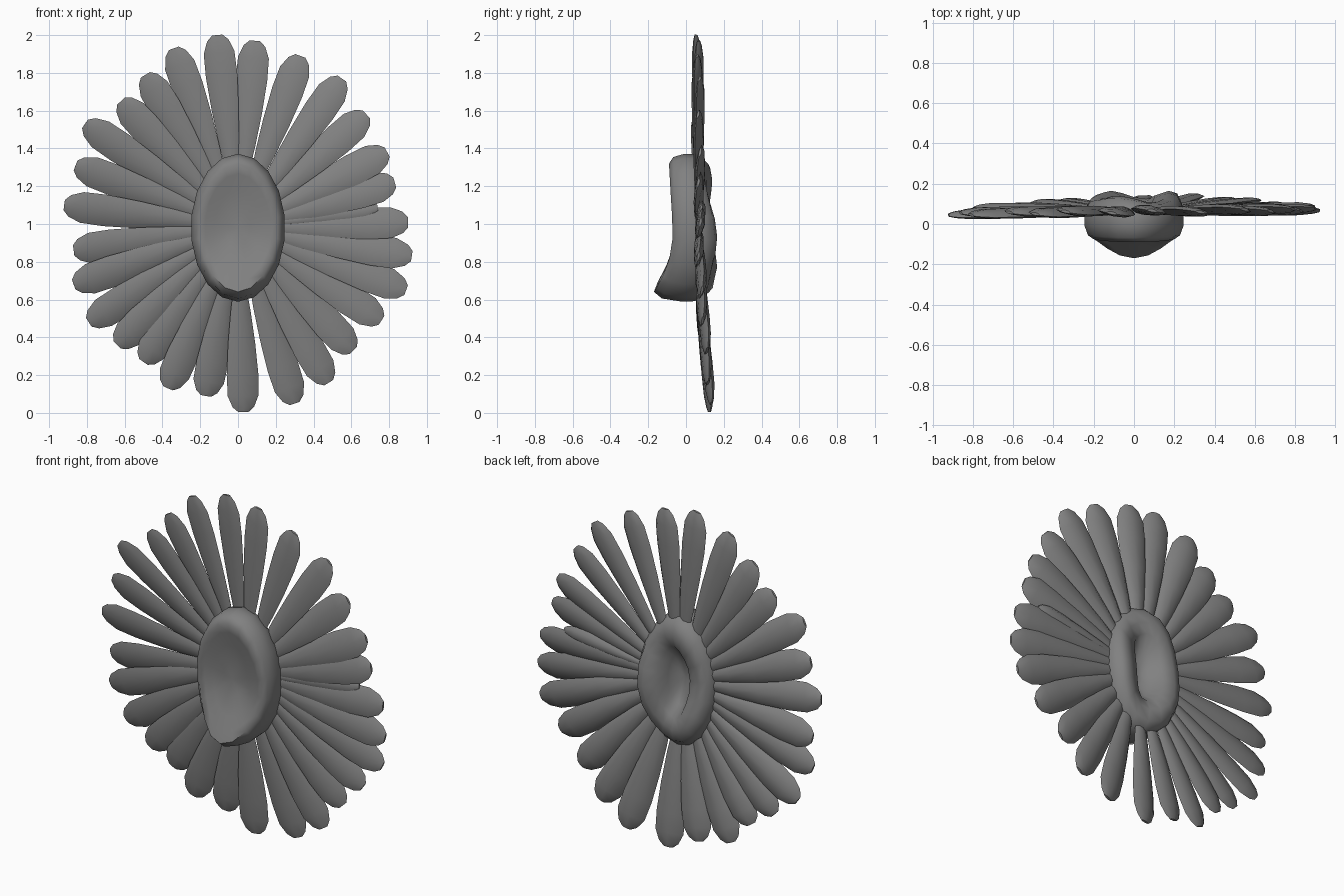
import bpy, bmesh, math
from mathutils import Vector

if "Cube" in bpy.data.objects:
    bpy.data.objects.remove(bpy.data.objects["Cube"])

CX, CZ, RX, RZ = 0.0, 0.98, 0.25, 0.39   # flower head ellipse

grey = bpy.data.materials.new("dark_grey")
grey.diffuse_color = (0.22, 0.22, 0.22, 1)
grey.use_nodes = True
grey.node_tree.nodes["Principled BSDF"].inputs["Base Color"].default_value = grey.diffuse_color


def finish(name, bm, angle):
    bmesh.ops.recalc_face_normals(bm, faces=bm.faces)
    me = bpy.data.meshes.new(name)
    bm.to_mesh(me)
    bm.free()
    me.materials.append(grey)
    ob = bpy.data.objects.new(name, me)
    bpy.context.collection.objects.link(ob)
    bpy.ops.object.select_all(action='DESELECT')
    ob.select_set(True)
    bpy.context.view_layer.objects.active = ob
    bpy.ops.object.shade_smooth_by_angle(angle=math.radians(angle))
    return ob


def bridge(bm, rings):
    for a, b in zip(rings, rings[1:]):
        n = len(a)
        for i in range(n):
            bm.faces.new((a[i], a[(i + 1) % n], b[(i + 1) % n], b[i]))


def fan(bm, ring, co):
    v = bm.verts.new(co)
    for i in range(len(ring)):
        bm.faces.new((ring[i], ring[(i + 1) % len(ring)], v))


# Petal: (position along length, half width, thickness factor)
STATIONS = [(0, .034, .6), (.2, .054, .85), (.45, .073, 1), (.7, .085, 1),
            (.87, .083, .9), (.96, .058, .6), (1, .028, .3)]
# Cross-section: (across, depth), flat in front and rounded behind
SECTION = [(-1, 0), (-.6, -.014), (0, -.018), (.6, -.014),
           (1, 0), (.65, .020), (0, .030), (-.65, .020)]


def petal(name, tx, tz, ty, width=1.0, roll=10):
    d = Vector((tx - CX, 0, tz - CZ))
    hit = 0.8 / math.hypot(d.x / RX, d.z / RZ)
    root = Vector((CX + d.x * hit, 0.062, CZ + d.z * hit))
    tip = Vector((tx, ty, tz))
    axis = (tip - root).normalized()
    side = axis.cross(Vector((0, 1, 0))).normalized()
    back = side.cross(axis).normalized()
    if back.y < 0:
        back = -back
    r = math.radians(roll)
    side, back = (side * math.cos(r) + back * math.sin(r),
                  back * math.cos(r) - side * math.sin(r))
    bm = bmesh.new()
    rings = []
    for t, w, th in STATIONS:
        c = root.lerp(tip, t)
        rings.append([bm.verts.new(c + side * (u * w * width) + back * (v * th))
                      for u, v in SECTION])
    bridge(bm, rings)
    bm.faces.new(rings[0])
    bm.faces.new(rings[-1])
    finish(name, bm, 50)


# Petal tips, clockwise from the top
TIPS = [(-.11, 2.0), (.09, 1.97), (.33, 1.89), (.55, 1.77), (.68, 1.58),
        (.79, 1.38), (.83, 1.22), (.90, 1.01), (.92, .83), (.89, .65),
        (.76, .49), (.61, .33), (.48, .16), (.30, .05), (.03, .005),
        (-.17, .09), (-.37, .13), (-.50, .27), (-.64, .36), (-.79, .48),
        (-.87, .68), (-.87, .86), (-.92, 1.10), (-.86, 1.31), (-.81, 1.53),
        (-.62, 1.65), (-.49, 1.79), (-.34, 1.93)]
for i, (x, z) in enumerate(TIPS):
    y = 0.058 + 0.012 * x + 0.07 * max(0, (0.75 - z) / 0.75) + (0.006 if i % 2 else -0.004)
    petal(f"petal_{i + 1:02d}", x, z, y)
petal("small_back_petal", .74, 1.085, .08, .6)


# Flower head: wavy shallow front, rounded rim and a hollow back
def front(s):           # front lip depth; s is 1 at the top, -1 at the bottom
    return -0.07 - 0.02 * max(0, s) - 0.10 * max(0, -s) ** 2.5


def rear(a):            # wavy back lip depth
    return 0.145 + 0.02 * math.cos(3 * a + .6) - 0.03 * max(0, math.sin(a)) ** 2


# (radius, front lip share, back lip share, fixed depth)
PROFILE = [(.25, .2, 0, -.035), (.5, .5, 0, -.02), (.70, .85, 0, -.005), (.83, 1, 0, 0),
           (.93, .75, 0, 0), (1, .1, 0, 0), (1, 0, .25, 0), (.97, 0, .6, 0),
           (.87, 0, .92, 0), (.70, 0, 1, 0), (.54, 0, .85, 0), (.40, 0, .4, 0), (.2, 0, .1, .01)]
N = 18
bm = bmesh.new()
rings = []
for r, f, b, y in PROFILE:
    ring = []
    for k in range(N):
        a = 2 * math.pi * (k + .5) / N
        pinch = 0.75 if b and r < .6 else 1       # hollow is a tall slot
        s = math.sin(a)
        lift = 0.1 * max(0, abs(s) - .6) * f      # lip reaches out at top and bottom
        ring.append(bm.verts.new((CX + RX * r * pinch * math.cos(a),
                                  f * front(s) + b * rear(a) + y,
                                  CZ + RZ * (r + lift) * s)))
    rings.append(ring)
bridge(bm, rings)
fan(bm, rings[0], (CX, -.055, CZ))
fan(bm, rings[-1], (CX, .01, CZ))
finish("flower_head", bm, 60)
